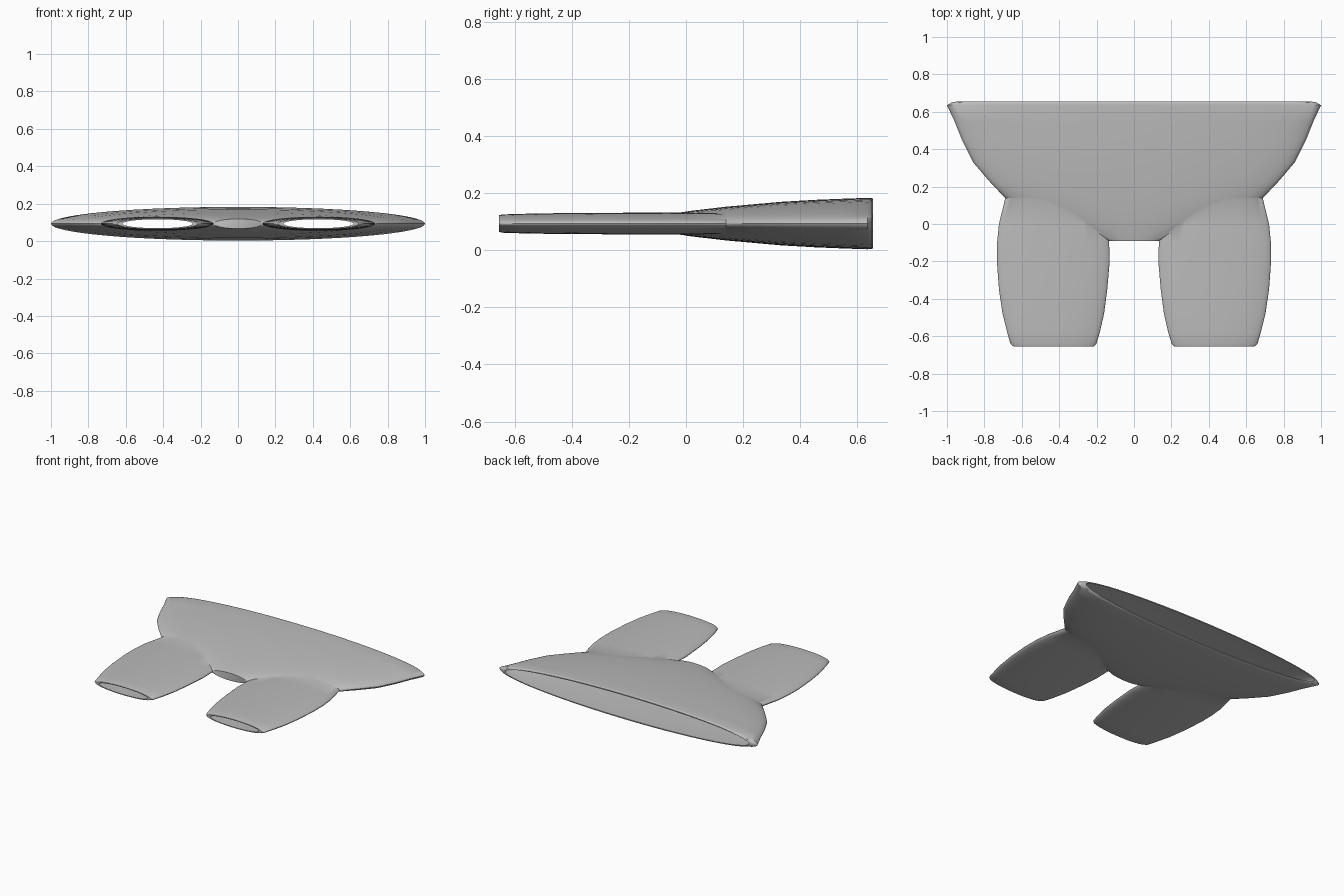
import bpy, bmesh, math

if "Cube" in bpy.data.objects:
    bpy.data.objects.remove(bpy.data.objects["Cube"])

ZC = 0.093   # height of the flat centre plane
SEG = 64

grey = bpy.data.materials.new("light grey cloth")
grey.diffuse_color = (0.5, 0.5, 0.5, 1)
grey.use_nodes = True
grey.node_tree.nodes["Principled BSDF"].inputs["Base Color"].default_value = grey.diffuse_color


def loft(name, sections):
    """Closed solid through elliptical sections (y, centre x, half width, half height)."""
    bm = bmesh.new()
    rings = []
    for y, cx, w, h in sections:
        rings.append([bm.verts.new((cx + w * math.cos(2 * math.pi * i / SEG), y,
                                    ZC + h * math.sin(2 * math.pi * i / SEG)))
                      for i in range(SEG)])
    for a, b in zip(rings, rings[1:]):
        for i in range(SEG):
            j = (i + 1) % SEG
            bm.faces.new((a[i], a[j], b[j], b[i]))
    bm.faces.new(rings[0])
    bm.faces.new(rings[-1][::-1])
    bmesh.ops.recalc_face_normals(bm, faces=bm.faces)
    me = bpy.data.meshes.new(name)
    bm.to_mesh(me)
    bm.free()
    ob = bpy.data.objects.new(name, me)
    bpy.context.collection.objects.link(ob)
    me.materials.append(grey)
    return ob


def boolean(target, tool, operation):
    m = target.modifiers.new("join", 'BOOLEAN')
    m.operation = operation
    m.solver = 'EXACT'
    m.object = tool
    bpy.context.view_layer.objects.active = target
    bpy.ops.object.modifier_apply(modifier=m.name)
    bpy.data.objects.remove(tool)


# Hip part: wide waist tapering to the crotch
hips = [(-0.092, 0.13, 0.026), (-0.04, 0.26, 0.036), (0.02, 0.41, 0.045),
        (0.08, 0.55, 0.052), (0.14, 0.69, 0.059), (0.23, 0.775, 0.067),
        (0.33, 0.86, 0.076), (0.45, 0.92, 0.083), (0.55, 0.96, 0.087),
        (0.635, 1.0, 0.090), (0.65, 0.975, 0.089), (0.655, 0.945, 0.086)]
# Leg: inner and outer outline x, half height
leg = [(0.25, 0.24, 0.64, 0.035), (0.14, 0.18, 0.688, 0.037), (0.0, 0.145, 0.722, 0.038),
       (-0.1, 0.133, 0.732, 0.038), (-0.2, 0.13, 0.733, 0.038), (-0.35, 0.143, 0.722, 0.037),
       (-0.48, 0.16, 0.703, 0.036), (-0.58, 0.183, 0.678, 0.034),
       (-0.642, 0.202, 0.66, 0.032), (-0.654, 0.215, 0.645, 0.029)]

shorts = loft("shorts", [(y, 0, w, h) for y, w, h in hips])

# Hollow inside of the hips, open at the waist
inside = [(y + 0.012, 0, w - 0.03, h - 0.01) for y, w, h in hips[:9]]
inside += [(0.64, 0, 0.95, 0.079), (0.70, 0, 0.93, 0.078)]
hollow = loft("hollow_cutter", inside)
hollow.hide_render = True

for side in (-1, 1):
    # Leg tube
    boolean(shorts, loft("leg", [(y, side * (a + b) / 2, (b - a) / 2, h)
                                 for y, a, b, h in leg]), 'UNION')
    # Hollow of the leg, open at the hem
    inner = [(y + 0.003, side * (a + b) / 2, (b - a) / 2 - 0.025, h - 0.009)
             for y, a, b, h in leg[:-2]]
    inner += [(-0.64, side * 0.43, 0.19, 0.024), (-0.70, side * 0.43, 0.18, 0.023)]
    boolean(hollow, loft("leg_hollow_cutter", inner), 'UNION')

boolean(shorts, hollow, 'DIFFERENCE')

bpy.ops.object.select_all(action='DESELECT')
shorts.select_set(True)
bpy.context.view_layer.objects.active = shorts
bpy.ops.object.shade_smooth_by_angle(angle=math.radians(35))
